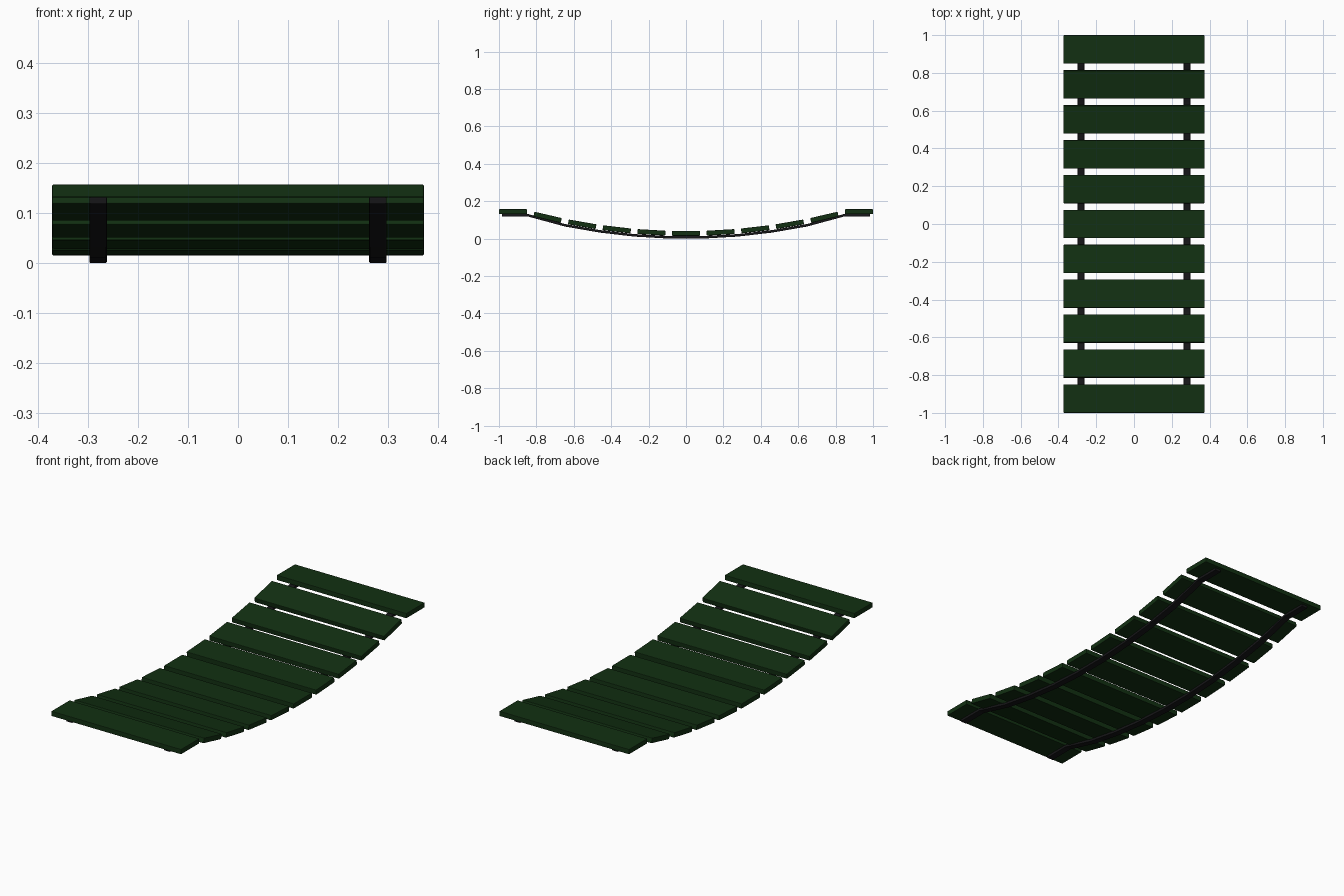
import bpy, bmesh, math
from mathutils import Matrix

if "Cube" in bpy.data.objects:
    bpy.data.objects.remove(bpy.data.objects["Cube"])


def material(name, rgb):
    m = bpy.data.materials.new(name)
    m.diffuse_color = (*rgb, 1)
    m.use_nodes = True
    m.node_tree.nodes["Principled BSDF"].inputs["Base Color"].default_value = m.diffuse_color
    return m


GREEN = material("dark green paint", (0.006, 0.030, 0.006))
BLACK = material("black strap", (0.008, 0.008, 0.009))
SAG, STEP = 0.157, 0.185          # parabola factor, plank spacing


def finish(name, bm, mat, bevel):
    me = bpy.data.meshes.new(name)
    bmesh.ops.recalc_face_normals(bm, faces=bm.faces)
    bm.to_mesh(me)
    bm.free()
    me.materials.append(mat)
    ob = bpy.data.objects.new(name, me)
    bpy.context.collection.objects.link(ob)
    mod = ob.modifiers.new("edge bevel", 'BEVEL')
    mod.width, mod.segments = bevel, 2
    return ob


# Planks following the sag, the two end ones level
for i in range(-5, 6):
    y = i * STEP
    end = abs(i) == 5
    z = 0.144 if end else 0.028 + SAG * y * y
    tilt = 0 if end else math.atan(2 * SAG * y)
    bm = bmesh.new()
    bmesh.ops.create_cube(bm, size=1, matrix=Matrix.Translation((0, y, z))
                          @ Matrix.Rotation(tilt, 4, 'X')
                          @ Matrix.Diagonal((0.746, 0.15, 0.026, 1)))
    finish(f"plank_{i + 6}", bm, GREEN, 0.003)

# Straps under the planks, bent in the gaps
half = [((k + 0.5) * STEP, SAG * ((k + 0.5) * STEP) ** 2) for k in range(4)]
half = [(y, z - 0.0013) for y, z in half] + [(0.845, 0.118), (0.985, 0.118)]
path = [(-y, z) for y, z in reversed(half)] + half
for name, x in (("left_strap", -0.2805), ("right_strap", 0.2805)):
    bm = bmesh.new()
    rings = [[bm.verts.new((x + dx, y, z + dz)) for dx, dz in
              ((-0.0175, 0), (0.0175, 0), (0.0175, 0.0135), (-0.0175, 0.0135))]
             for y, z in path]
    for a, b in zip(rings, rings[1:]):
        for j in range(4):
            k = (j + 1) % 4
            bm.faces.new((a[j], a[k], b[k], b[j]))
    bm.faces.new(rings[0])
    bm.faces.new(rings[-1])
    finish(name, bm, BLACK, 0.002)
